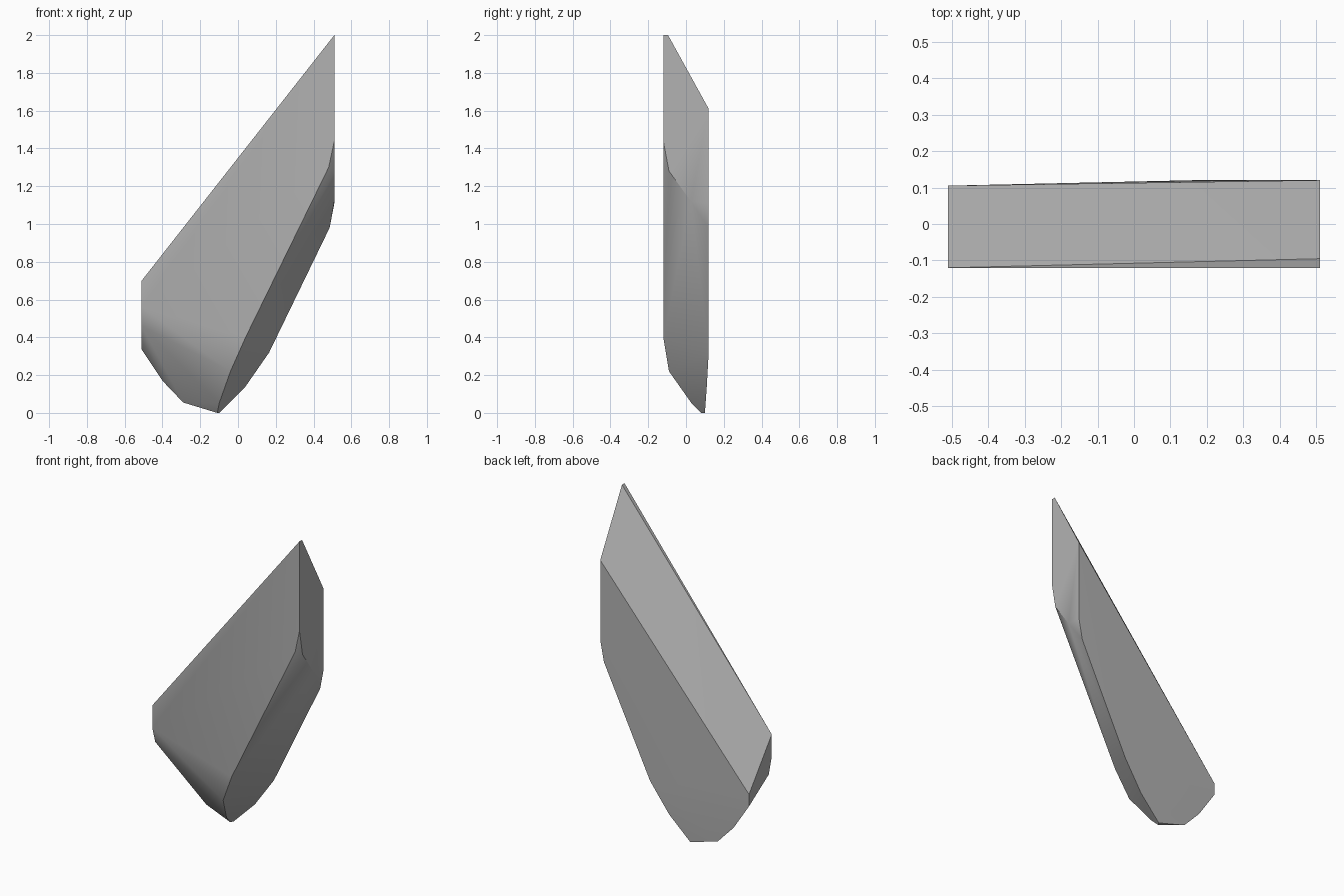
import bpy, bmesh, math

cube = bpy.data.objects.get("Cube")
if cube:
    bpy.data.objects.remove(cube, do_unlink=True)

# One neutral grey for the whole slab
grey = bpy.data.materials.new("stone_grey")
grey.use_nodes = True
colour = (0.45, 0.45, 0.45, 1)
grey.diffuse_color = colour
grey.node_tree.nodes["Principled BSDF"].inputs["Base Color"].default_value = colour

# Flat front outline (x, z)
front_y = -0.12
front = [(-0.51, 0.70), (0.51, 2.0), (0.51, 1.44), (0.48, 1.30),
         (0.18, 0.70), (0.04, 0.40), (-0.51, 0.56)]

# Back outline (x, y, z), leaning forward slightly at the low end
back = [(0.51, 0.12, 1.61), (0.51, 0.12, 1.11), (0.485, 0.12, 0.98),
        (0.165, 0.12, 0.32), (0.04, 0.11, 0.14), (-0.10, 0.10, 0),
        (-0.29, 0.10, 0.055), (-0.40, 0.10, 0.17), (-0.51, 0.105, 0.335),
        (-0.51, 0.105, 0.41)]

# Rounded transition between the two: crest, high end and chipped toe
rim = [(0.51, -0.095, 2.0), (0.51, -0.09, 1.28), (0.51, 0.026, 1.12),
       (-0.04, -0.09, 0.22), (-0.10, 0.03, 0.05), (-0.11, 0.08, 0),
       (-0.30, 0.02, 0.17), (-0.40, -0.04, 0.32), (-0.51, -0.09, 0.46)]

# Wrap the outlines in one convex faceted solid
bm = bmesh.new()
for p in [(x, front_y, z) for x, z in front] + back + rim:
    bm.verts.new(p)
hull = bmesh.ops.convex_hull(bm, input=bm.verts[:])
loose = {v for v in hull["geom_interior"] + hull["geom_unused"]
         if isinstance(v, bmesh.types.BMVert)}
bmesh.ops.delete(bm, geom=list(loose), context="VERTS")
bmesh.ops.dissolve_limit(bm, angle_limit=math.radians(1),
                         verts=bm.verts[:], edges=bm.edges[:])
bmesh.ops.recalc_face_normals(bm, faces=bm.faces[:])

mesh = bpy.data.meshes.new("rock_slab")
bm.to_mesh(mesh)
bm.free()
mesh.materials.append(grey)
slab = bpy.data.objects.new("rock_slab", mesh)
bpy.context.collection.objects.link(slab)

# Smooth the worn bevels, keep the broken edges crisp
bpy.ops.object.select_all(action="DESELECT")
slab.select_set(True)
bpy.context.view_layer.objects.active = slab
bpy.ops.object.shade_smooth_by_angle(angle=math.radians(35))
